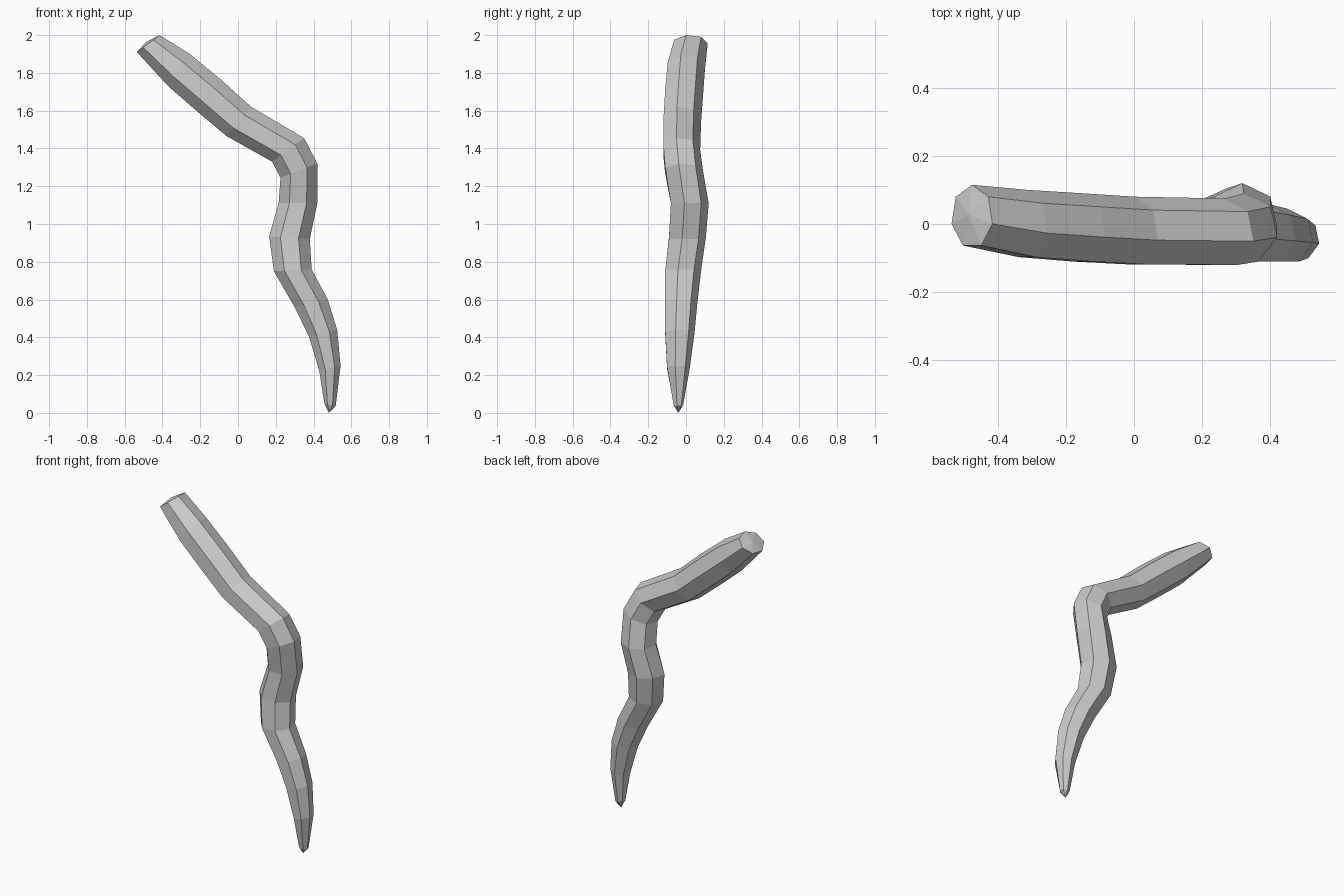
import bpy, bmesh, math
from mathutils import Vector

if "Cube" in bpy.data.objects:
    bpy.data.objects.remove(bpy.data.objects["Cube"])

SIDES = 7

# Cross-sections from tip to butt: left x, left z, right x, right z, min y, max y
SECTIONS = [
    (0.457, 0.05, 0.517, 0.035, -0.065, -0.015),
    (0.43, 0.225, 0.543, 0.25, -0.10, 0.02),
    (0.375, 0.405, 0.525, 0.44, -0.11, 0.045),
    (0.30, 0.56, 0.475, 0.60, -0.11, 0.06),
    (0.19, 0.75, 0.39, 0.76, -0.11, 0.08),
    (0.165, 0.935, 0.38, 0.92, -0.09, 0.105),
    (0.215, 1.11, 0.42, 1.11, -0.08, 0.12),
    (0.225, 1.245, 0.42, 1.32, -0.11, 0.09),
    (0.18, 1.33, 0.35, 1.455, -0.12, 0.075),
    (-0.06, 1.465, 0.07, 1.62, -0.118, 0.08),
    (-0.215, 1.595, -0.085, 1.76, -0.11, 0.09),
    (-0.37, 1.73, -0.255, 1.90, -0.097, 0.10),
    (-0.535, 1.91, -0.415, 2.0, -0.063, 0.115),
]


def add_ring(bm, section):
    lx, lz, rx, rz, y0, y1 = section
    hw = (y1 - y0) / 1.9
    centre = Vector(((lx + rx) / 2, y1 - hw, (lz + rz) / 2))
    side = Vector((rx - lx, 0, rz - lz)) / 1.95
    depth = Vector((0, hw, 0))
    ring = []
    for i in range(SIDES):
        a = math.pi / 2 + 2 * math.pi * i / SIDES
        ring.append(bm.verts.new(centre + side * math.cos(a) + depth * math.sin(a)))
    return ring


def add_cap(bm, ring, apex):
    tip = bm.verts.new(apex)
    for i in range(SIDES):
        bm.faces.new((ring[i], ring[(i + 1) % SIDES], tip))


# Crooked tapering branch
bm = bmesh.new()
rings = [add_ring(bm, s) for s in SECTIONS]
for a, b in zip(rings, rings[1:]):
    for i in range(SIDES):
        j = (i + 1) % SIDES
        bm.faces.new((a[i], a[j], b[j], b[i]))

# Pointed tip and slightly domed butt
add_cap(bm, rings[0], (0.482, -0.04, 0.0))
add_cap(bm, rings[-1], (-0.485, 0.028, 1.965))

bmesh.ops.recalc_face_normals(bm, faces=bm.faces[:])
mesh = bpy.data.meshes.new("branch")
bm.to_mesh(mesh)
bm.free()
bpy.context.collection.objects.link(bpy.data.objects.new("branch", mesh))
